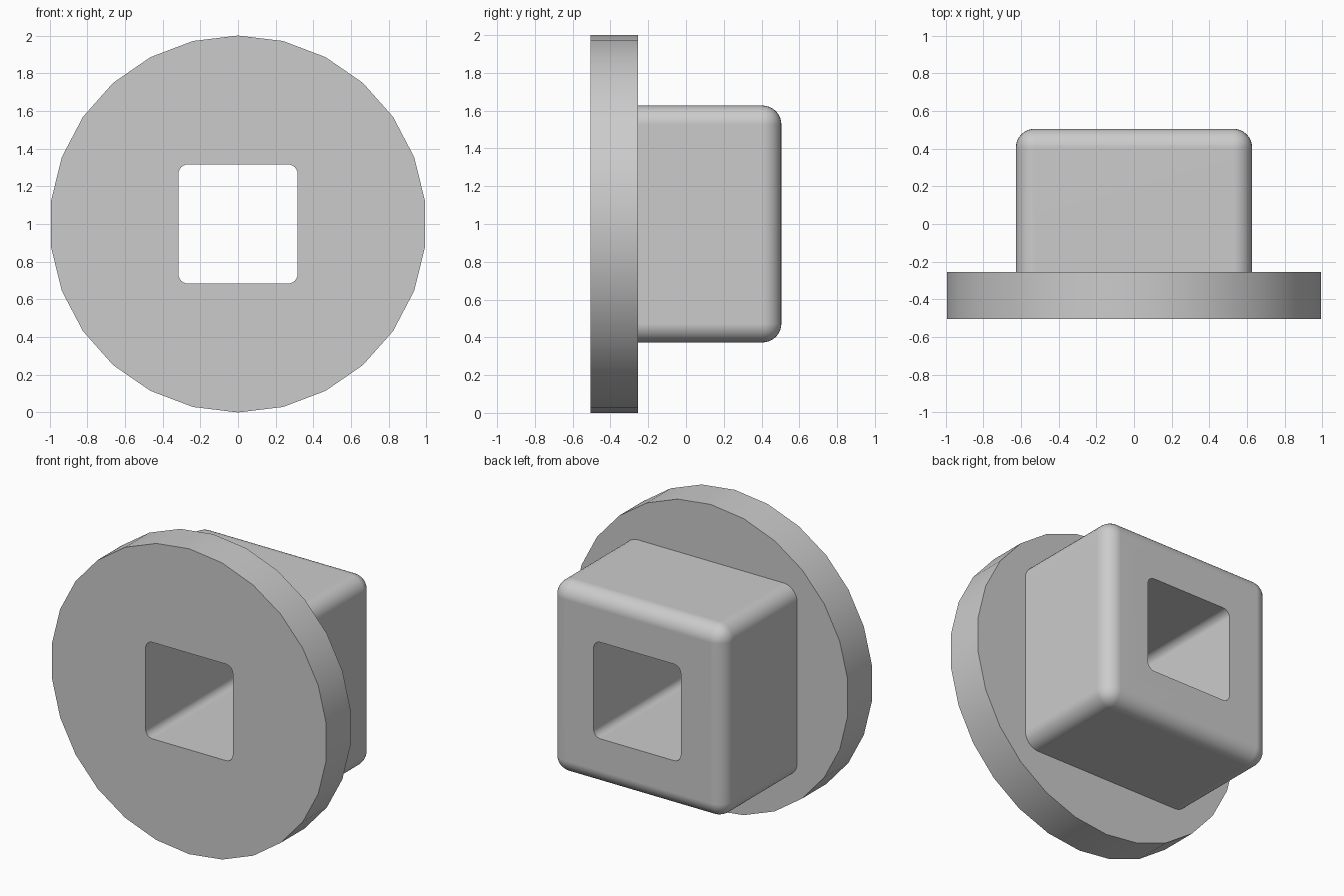
import bpy
import bmesh
from math import pi, radians
from mathutils import Matrix

cube = bpy.data.objects.get("Cube")
if cube:
    bpy.data.objects.remove(cube)

MID = 1.0                                    # height of the shared axis
FRONT, STEP, BACK = -0.505, -0.255, 0.505    # depth stations along y

grey = bpy.data.materials.new("plain grey")
grey.use_nodes = True
grey.diffuse_color = (0.6, 0.6, 0.6, 1)
grey.node_tree.nodes["Principled BSDF"].inputs["Base Color"].default_value = grey.diffuse_color


def make_object(name, bm):
    bmesh.ops.recalc_face_normals(bm, faces=bm.faces)
    mesh = bpy.data.meshes.new(name)
    bm.to_mesh(mesh)
    bm.free()
    mesh.materials.append(grey)
    obj = bpy.data.objects.new(name, mesh)
    bpy.context.collection.objects.link(obj)
    return obj


def rounded_block(name, half, y0, y1, radius, segments, round_back):
    """Square block along y with rounded long edges, and optionally a rounded back rim."""
    bm = bmesh.new()
    bmesh.ops.create_cube(bm, size=1, matrix=Matrix.Translation((0, (y0 + y1) / 2, MID))
                          @ Matrix.Diagonal((2 * half, y1 - y0, 2 * half, 1)))
    middle = (y0 + y1) / 2
    edges = []
    for e in bm.edges:
        a, b = (v.co.y > middle for v in e.verts)
        if a != b or (round_back and a and b):
            edges.append(e)
    bmesh.ops.bevel(bm, geom=edges, offset=radius, segments=segments,
                    profile=0.5, affect='EDGES')
    return make_object(name, bm)


# Round flange with a vertex at the top
bm = bmesh.new()
bmesh.ops.create_cone(bm, cap_ends=True, segments=26, radius1=1, radius2=1, depth=STEP - FRONT,
                      matrix=Matrix.Translation((0, (FRONT + STEP) / 2, MID))
                      @ Matrix.Rotation(pi / 2, 4, 'X'))
flange = make_object("flanged_bushing", bm)

# Square body joined to the flange, and the square bore through both
body = rounded_block("body_helper", 0.627, -0.4, BACK, 0.1, 8, True)
bore = rounded_block("bore_cutter", 0.316, -1, 1, 0.05, 6, False)
for tool, operation in ((body, 'UNION'), (bore, 'DIFFERENCE')):
    mod = flange.modifiers.new(tool.name, 'BOOLEAN')
    mod.object = tool
    mod.operation = operation
    mod.solver = 'EXACT'

bpy.ops.object.select_all(action='DESELECT')
flange.select_set(True)
bpy.context.view_layer.objects.active = flange
for mod in list(flange.modifiers):
    bpy.ops.object.modifier_apply(modifier=mod.name)
for tool in (body, bore):
    bpy.data.objects.remove(tool)

# Smooth curved surfaces, crisp rims, flat broad faces
bpy.ops.object.shade_smooth_by_angle(angle=radians(30))
flange.modifiers.new("flat_faces", 'WEIGHTED_NORMAL').keep_sharp = True
